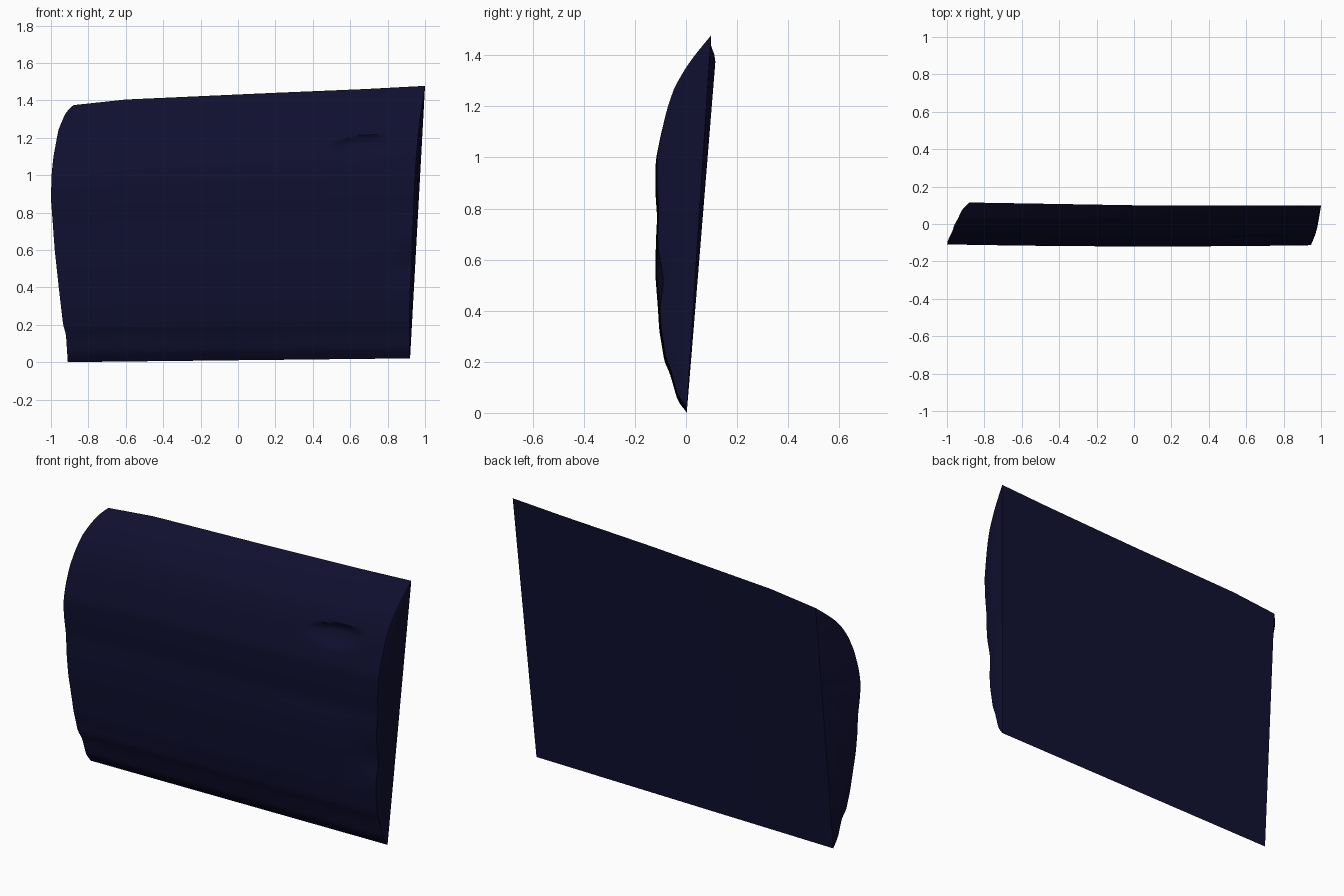
import bpy, bmesh, math

if "Cube" in bpy.data.objects:
    bpy.data.objects.remove(bpy.data.objects["Cube"])

NX, NZ = 90, 100


def curve(points, t):
    """Piecewise-linear lookup in a list of (t, value)."""
    for (a, va), (b, vb) in zip(points, points[1:]):
        if t <= b:
            return va + (vb - va) * max(0, t - a) / (b - a)
    return points[-1][1]


def soft(points, t, r=0.012):
    """Lookup averaged over a small window, exact at both ends."""
    r = min(r, t, 1 - t)
    return sum(curve(points, t + r * k / 2) for k in range(-2, 3)) / 5


# outer skin depth, bottom to top (height fraction, y)
PROFILE = [(0, 0.003), (0.034, -0.035), (0.108, -0.066), (0.135, -0.085), (0.22, -0.105),
           (0.28, -0.11), (0.37, -0.12), (0.46, -0.118), (0.53, -0.113), (0.6, -0.12), (0.68, -0.119),
           (0.74, -0.102), (0.81, -0.078), (0.86, -0.052), (0.91, -0.008), (0.95, 0.035), (1, 0.095)]
# front edge outline (height fraction, x)
LEFT = [(0, -0.91), (0.109, -0.92), (0.145, -0.935), (0.29, -0.958), (0.44, -0.98), (0.64, -1.0),
        (0.73, -0.997), (0.8, -0.988), (0.91, -0.96), (0.975, -0.92), (1, -0.88)]
TOP = [(-1, 1.365), (-0.88, 1.375), (-0.6, 1.405), (-0.2, 1.423), (0.2, 1.441), (0.8, 1.466), (1, 1.478)]


def height(x, s):
    low = 0.011 + 0.011 * x
    return low + s * (curve(TOP, x) - low)


def back_y(x, s):
    return 0.003 + s * (0.115 - 0.003 - 0.017 * min(1, (x + 0.88) / 1.0))


def skin_y(x, s):
    y = soft(PROFILE, s)
    y += max(0, s - 0.94) / 0.06 * (back_y(x, 1) - 0.095)
    y += 0.009 * (x - 0.1) ** 2 * min(1, s * 6, (1 - s) * 6)
    # shallow hollow towards the rear edge
    y += 0.025 * math.exp(-((s - 0.35) / 0.06) ** 2) * max(0, (x - 0.6) / 0.35) ** 2
    # handle scoop, steeper along its upper rim
    u = (x - 0.66) / 0.17
    w = height(x, s) - (1.17 + 0.1 * (x - 0.66))
    w /= 0.04 if w > 0 else 0.085
    d = u * u + w * w
    if d < 1:
        y += 0.028 * (1 - d)
    return min(y, back_y(x, s))


def row(s):
    """One horizontal section: back corner, side wall, skin, side wall, back corner."""
    xl, bl, br = soft(LEFT, s), -0.91 + 0.03 * s, 0.92 + 0.08 * s
    depth = (back_y(br, s) - skin_y(br - 0.03, s)) / 0.18
    xr = br - 0.028 * min(1, depth)
    pts = [(bl, back_y(bl, s))]
    yl = skin_y(xl, s)
    pts.append(((bl + xl) / 2 - 0.004 * min(1, depth), (pts[0][1] + yl) / 2))
    pts += [(xl + (xr - xl) * i / NX, skin_y(xl + (xr - xl) * i / NX, s)) for i in range(NX + 1)]
    yb, yr = back_y(br, s), pts[-1][1]
    pts.append((br - 0.013 * min(1, depth), yr + (yb - yr) * 0.2))
    pts.append((br - 0.006 * min(1, depth), yr + (yb - yr) * 0.55))
    pts.append((br, yb))
    return [(x, y, height(x, s)) for x, y in pts]


# door panel: stacked sections, with the flat back closing each ring
bm = bmesh.new()
rows = []
for j in range(NZ + 1):
    ring = row(j / NZ)
    a, b = ring[-1], ring[0]
    for k in range(1, 12):
        t = k / 12
        s = j / NZ
        x = a[0] + (b[0] - a[0]) * t
        ring.append((x, back_y(x, s), height(x, s)))
    rows.append([bm.verts.new(p) for p in ring])
for r0, r1 in zip(rows, rows[1:]):
    n = len(r0)
    for i in range(n):
        k = (i + 1) % n
        bm.faces.new((r0[i], r0[k], r1[k], r1[i]))
# close the thin bottom and top seams
bm.faces.new(rows[0][::-1])
bm.faces.new(rows[-1])
bmesh.ops.triangulate(bm, faces=[f for f in bm.faces if len(f.verts) > 4])
bmesh.ops.remove_doubles(bm, verts=bm.verts, dist=0.0005)
bmesh.ops.recalc_face_normals(bm, faces=bm.faces)

mesh = bpy.data.meshes.new("door_panel")
bm.to_mesh(mesh)
bm.free()
door = bpy.data.objects.new("door_panel", mesh)
bpy.context.collection.objects.link(door)

# dark navy paint
paint = bpy.data.materials.new("navy_paint")
paint.diffuse_color = (0.005, 0.005, 0.03, 1)
paint.use_nodes = True
paint.node_tree.nodes["Principled BSDF"].inputs["Base Color"].default_value = paint.diffuse_color
mesh.materials.append(paint)

bpy.context.view_layer.objects.active = door
door.select_set(True)
bpy.ops.object.shade_smooth_by_angle(angle=math.radians(30))
